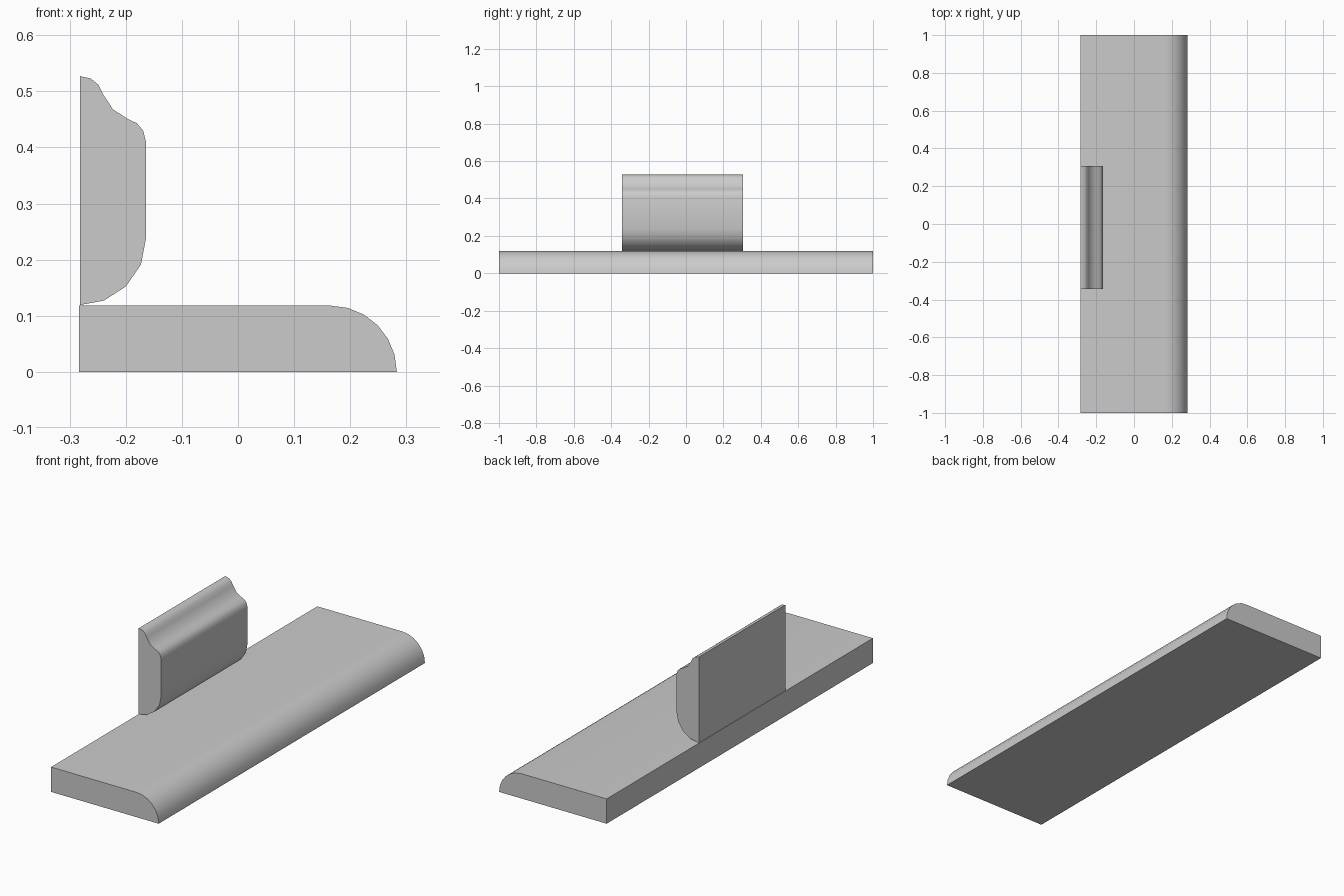
import bpy, bmesh, math

if "Cube" in bpy.data.objects:
    bpy.data.objects.remove(bpy.data.objects["Cube"])


def extrude_profile(name, profile, y0, y1):
    """Closed x-z profile swept along y, smooth across the curved parts."""
    bm = bmesh.new()
    face = bm.faces.new([bm.verts.new((x, y0, z)) for x, z in profile])
    res = bmesh.ops.extrude_face_region(bm, geom=[face], use_keep_orig=True)
    moved = [g for g in res["geom"] if isinstance(g, bmesh.types.BMVert)]
    bmesh.ops.translate(bm, verts=moved, vec=(0, y1 - y0, 0))
    bmesh.ops.recalc_face_normals(bm, faces=bm.faces[:])
    mesh = bpy.data.meshes.new(name)
    bm.to_mesh(mesh)
    bm.free()
    obj = bpy.data.objects.new(name, mesh)
    bpy.context.collection.objects.link(obj)
    bpy.ops.object.select_all(action='DESELECT')
    obj.select_set(True)
    bpy.context.view_layer.objects.active = obj
    bpy.ops.object.shade_smooth_by_angle(angle=math.radians(40))
    return obj


# Board section: flat slab with a quarter-round nose
HALF, THICK = 0.283, 0.118
board = [(-HALF, 0), (-HALF, THICK)]
for i in range(7):
    a = math.radians(90 - 15 * i)
    board.append((HALF - THICK + THICK * math.cos(a), THICK * math.sin(a)))

# Two boards butted together at a seam
SEAM = 0.32
extrude_profile("front_board", board, -1.0, SEAM)
extrude_profile("back_board", board, SEAM, 1.0)

# Moulded upright strip with ogee top and rounded underside
upright = [(-0.282, 0.119), (-0.282, 0.527), (-0.263, 0.523), (-0.249, 0.512),
           (-0.240, 0.494), (-0.223, 0.468), (-0.197, 0.451), (-0.180, 0.443),
           (-0.169, 0.430), (-0.164, 0.410), (-0.164, 0.238), (-0.173, 0.191),
           (-0.200, 0.152), (-0.239, 0.127)]
extrude_profile("moulding_strip", upright, -0.343, 0.306)
